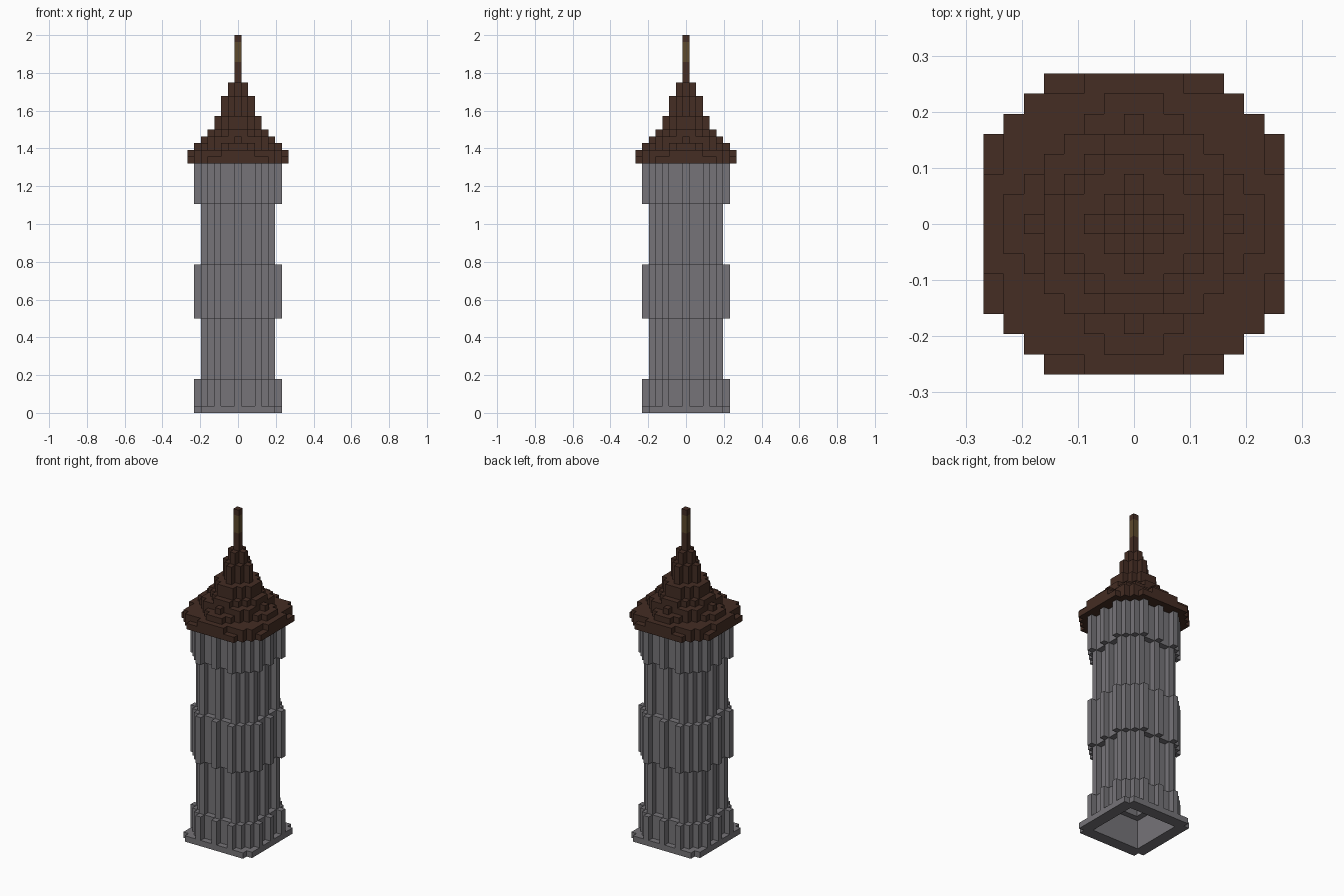
import bpy, bmesh

if "Cube" in bpy.data.objects:
    bpy.data.objects.remove(bpy.data.objects["Cube"], do_unlink=True)

U = 2 / 56  # edge length of one block


def material(name, rgb):
    mat = bpy.data.materials.new(name)
    mat.use_nodes = True
    color = (*rgb, 1)
    mat.diffuse_color = color
    bsdf = next(n for n in mat.node_tree.nodes if n.type == "BSDF_PRINCIPLED")
    bsdf.inputs["Base Color"].default_value = color
    return mat


STONE = material("grey stone", (0.18, 0.174, 0.188))
ROOF = material("dark brown shingle", (0.058, 0.026, 0.017))
WOOD = material("olive wood", (0.11, 0.068, 0.026))


def block_layer(name, rule, z0, z1, mat):
    """Extrude every block column accepted by rule(big, small) from z0 to z1.
    big and small are the larger and smaller distance from the two axes."""
    span = range(-8, 9)
    cells = {(i, j) for i in span for j in span
             if rule(max(abs(i), abs(j)), min(abs(i), abs(j)))}
    bm = bmesh.new()

    def quad(points):
        bm.faces.new([bm.verts.new((x * U, y * U, z * U)) for x, y, z in points])

    for i, j in cells:
        a, b, c, d = i - .5, i + .5, j - .5, j + .5
        ring = [(a, c), (b, c), (b, d), (a, d)]
        quad([(x, y, z1) for x, y in ring])
        quad([(x, y, z0) for x, y in reversed(ring)])
        # outer sides only where the neighbouring column is empty
        for k, (di, dj) in enumerate([(0, -1), (1, 0), (0, 1), (-1, 0)]):
            if (i + di, j + dj) not in cells:
                p, q = ring[k], ring[(k + 1) % 4]
                quad([(*p, z0), (*q, z0), (*q, z1), (*p, z1)])
    bmesh.ops.remove_doubles(bm, verts=bm.verts, dist=U / 100)
    mesh = bpy.data.meshes.new(name)
    bm.to_mesh(mesh)
    bm.free()
    mesh.materials.append(mat)
    obj = bpy.data.objects.new(name, mesh)
    bpy.context.collection.objects.link(obj)


def ribbed_wall(face):
    """Hollow wall whose ribs stand one block proud of its flat face."""
    def rule(big, small):
        rib = big == face + 1 and small in (0, 3)
        corner = face == 5 and (big, small) == (5, 5)
        return (big == face and not corner) or rib
    return rule


def octagon(size, total):
    return lambda big, small: big <= size and big + small <= total


# Square footing with clipped corners and an open middle
block_layer("footing", lambda b, s: 5 <= b <= 6 and b + s <= 11, 0, 1, STONE)

# Ribbed shaft and the three wider bands
for name, face, z0, z1 in [("base_band", 5, 1, 5), ("lower_shaft", 4, 5, 14),
                           ("middle_band", 5, 14, 22), ("upper_shaft", 4, 22, 31),
                           ("top_band", 5, 31, 37)]:
    block_layer(name, ribbed_wall(face), z0, z1, STONE)

# Eaves
block_layer("eave_plate", octagon(7, 11), 37, 38, ROOF)
block_layer("eave_rim", lambda b, s: b + s <= 11 and (b <= 6 or (b == 7 and s <= 2)),
            38, 39, ROOF)

# Curved stepped roof
block_layer("roof_skirt", octagon(6, 7), 39, 40, ROOF)
block_layer("roof_slope", lambda b, s: b * b + s * s <= 25, 40, 41, ROOF)
for name, size, total, z0, z1 in [("roof_shoulder", 4, 5, 41, 42),
                                  ("roof_neck", 3, 4, 42, 44),
                                  ("roof_cone", 2, 2, 44, 47),
                                  ("roof_peak", 1, 1, 47, 49)]:
    block_layer(name, octagon(size, total), z0, z1, ROOF)

# Spire
for name, z0, z1, mat in [("spire_foot", 49, 52, ROOF), ("spire_pole", 52, 55, WOOD),
                          ("spire_cap", 55, 56, ROOF)]:
    block_layer(name, octagon(0, 0), z0, z1, mat)
